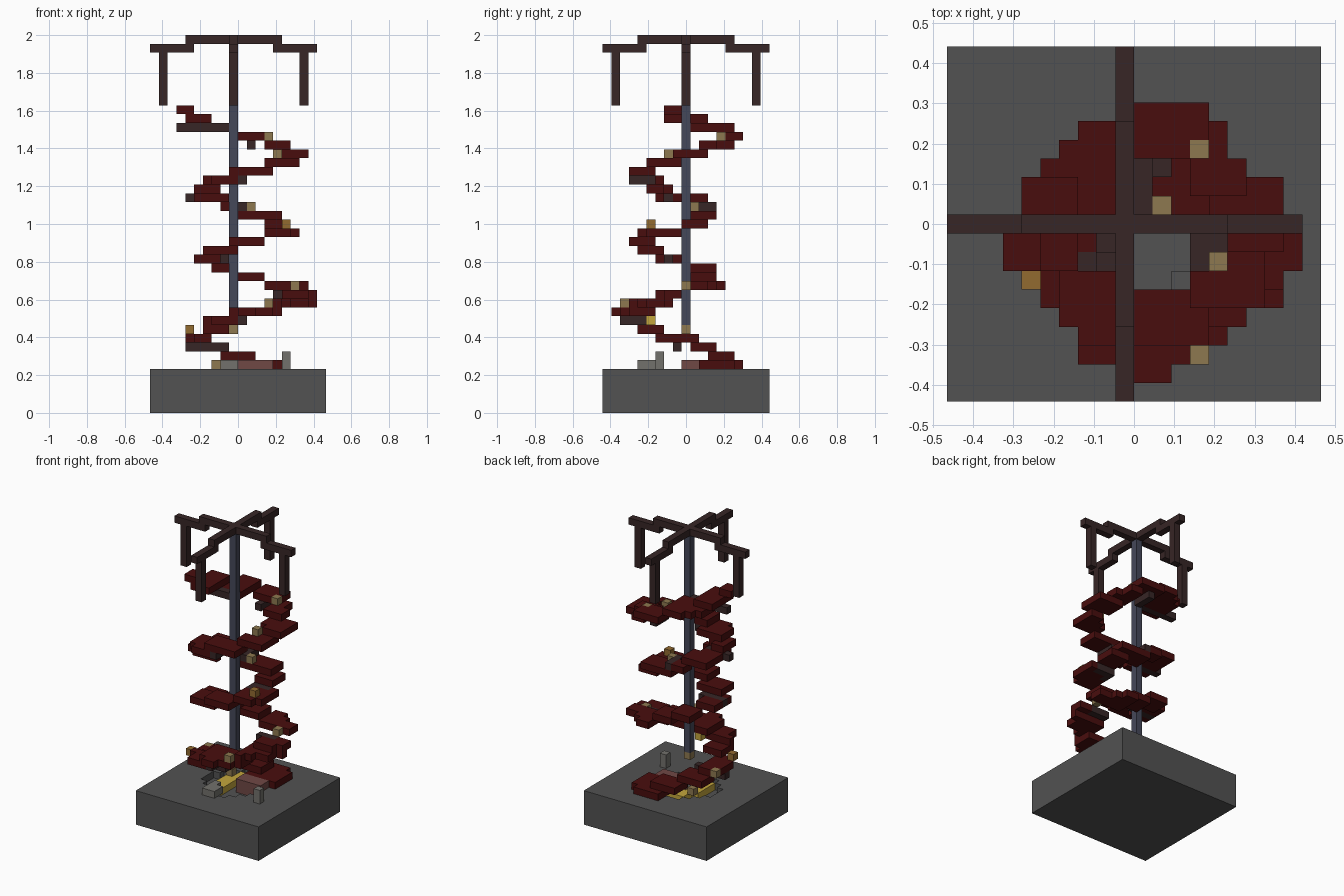
import bpy, bmesh

U = 2 / 43                      # edge of one block
NX, NY = 20, 19                 # base size in blocks

cube = bpy.data.objects.get("Cube")
if cube:
    bpy.data.objects.remove(cube, do_unlink=True)


def material(name, rgb):
    m = bpy.data.materials.new(name)
    m.use_nodes = True
    m.diffuse_color = (*rgb, 1)
    m.node_tree.nodes["Principled BSDF"].inputs["Base Color"].default_value = (*rgb, 1)
    return m


grey = material("dark grey", (.085, .085, .085))
red = material("deep red", (.066, .004, .004))
brown = material("dark brown", (.038, .019, .019))
steel = material("blue grey", (.06, .065, .1))
tan = material("tan", (.27, .19, .08))
amber = material("amber", (.29, .145, .03))
gold = material("gold", (.55, .38, .045))
pink = material("dusty pink", (.16, .065, .06))
stone = material("light stone", (.17, .165, .15))


def box(i, j, k):
    """Block cells; each argument is a number or an inclusive pair."""
    spans = [range(a[0], a[1] + 1) if isinstance(a, tuple) else (a,) for a in (i, j, k)]
    return {(x, y, z) for x in spans[0] for y in spans[1] for z in spans[2]}


def build(name, cells, mat):
    """Make one object from the outer faces of a set of block cells."""
    bm = bmesh.new()
    verts = {}

    def vert(p):
        if p not in verts:
            verts[p] = bm.verts.new(((p[0] - NX / 2) * U, (p[1] - NY / 2) * U, p[2] * U))
        return verts[p]

    for c in sorted(cells):
        for axis in range(3):
            for side in (0, 1):
                n = list(c)
                n[axis] += 2 * side - 1
                if tuple(n) in cells:
                    continue
                ring = []
                for a, b in ((0, 0), (1, 0), (1, 1), (0, 1)):
                    p = list(c)
                    p[axis] += side
                    p[(axis + 1) % 3] += a
                    p[(axis + 2) % 3] += b
                    ring.append(vert(tuple(p)))
                bm.faces.new(ring if side else ring[::-1])
    mesh = bpy.data.meshes.new(name)
    bm.to_mesh(mesh)
    bm.free()
    mesh.materials.append(mat)
    ob = bpy.data.objects.new(name, mesh)
    bpy.context.collection.objects.link(ob)


# Base slab with a shallow ragged pit
pit = {c for c in box((5, 13), (5, 13), 4) if abs(c[0] - 9) + abs(c[1] - 9) < 6}
build("base", box((0, NX - 1), (0, NY - 1), (0, 4)) - pit, grey)

# Treasure and rubble in the pit
build("gold_pile", box((7, 8), (7, 10), 4) | box((8, 10), (11, 12), 4), gold)
build("pink_block", box((10, 13), (9, 10), (4, 5)), pink)
build("rubble", box((8, 9), (4, 5), 5) | box(15, 6, (5, 6)) | box(8, 6, 5), stone)

# Central pole
build("pole", box(9, 9, (10, 41)), steel)
build("pole_foot", box(9, 9, 9), tan)

# Cross-shaped canopy with four hanging posts
canopy = box((4, 14), 9, 42) | box(9, (4, 14), 42)
for lo, hi, post in ((0, 4, 1), (14, 18, 17)):
    canopy |= box((lo, hi), 9, 41) | box(9, (lo, hi), 41)
    canopy |= box(post, 9, (35, 40)) | box(9, post, (35, 40))
build("canopy", canopy, brown)

# Outline of the stair from above: first and last column of each row
outline = dict(enumerate([
    (10, 11), (7, 13), (7, 14), (6, 15), (5, 17), (5, 17), (3, 18), (3, 18),
    (3, 17), (4, 17), (4, 17), (5, 15), (6, 14), (7, 14), (10, 13)], start=1))

# One spiral step per layer: x range, y range
steps = [
    (10, 14, 11, 15), (8, 11, 12, 14), (5, 8, 10, 12), (4, 6, 6, 10), (6, 8, 4, 6),
    (6, 10, 2, 4), (9, 14, 1, 5), (14, 18, 3, 7), (15, 18, 6, 8), (13, 17, 10, 13),
    (10, 12, 10, 12), (7, 9, 10, 12), (5, 7, 6, 9), (6, 9, 4, 6), (9, 12, 3, 5),
    (13, 16, 4, 8), (13, 15, 9, 11), (10, 14, 10, 12), (8, 10, 11, 12), (5, 8, 6, 11),
    (5, 7, 5, 7), (6, 10, 3, 6), (9, 13, 3, 5), (13, 16, 5, 8), (14, 17, 8, 11),
    (13, 15, 11, 14), (10, 13, 13, 15), (5, 9, 10, 14), (4, 6, 7, 11), (3, 4, 7, 8)]


def in_well(i, j):
    return (7 < i < 14 and j in (7, 8)) or (9 < i < 13 and j == 6) or (i, j) in ((7, 7), (14, 8), (9, 9))


# Support beams under the stair
beams = (box((4, 8), 8, 7) | box(10, (2, 4), 10) | box((14, 16), 8, 13)
         | box((5, 8), 7, 17) | box((13, 15), 8, 20) | box(13, 7, 20)
         | box(10, (10, 12), 23) | box((4, 7), 7, 24) | box(10, (3, 5), 26)
         | box(11, (12, 14), 30) | box((3, 8), 9, 32))
build("support_beams", beams, brown)

# Lamps on the stair
lamps = {(13, 13, 31), (14, 7, 29), (11, 10, 23), (16, 9, 14), (13, 2, 12), (4, 10, 8), (7, 11, 5)}
amber_lamps = {(15, 5, 21), (4, 6, 9)}
build("lamps", lamps, tan)
build("amber_lamps", amber_lamps, amber)
build("gold_lamp", box(10, 5, 10), gold)

# Spiral stair, trimmed to its outline and open in the middle
stair = set()
for k, (a, b, c, d) in enumerate(steps, start=5):
    stair |= {(i, j, z) for i, j, z in box((a, b), (c, d), k)
              if outline[j][0] <= i <= outline[j][1] and not in_well(i, j)}
build("spiral_stair", stair - beams - lamps - amber_lamps, red)
